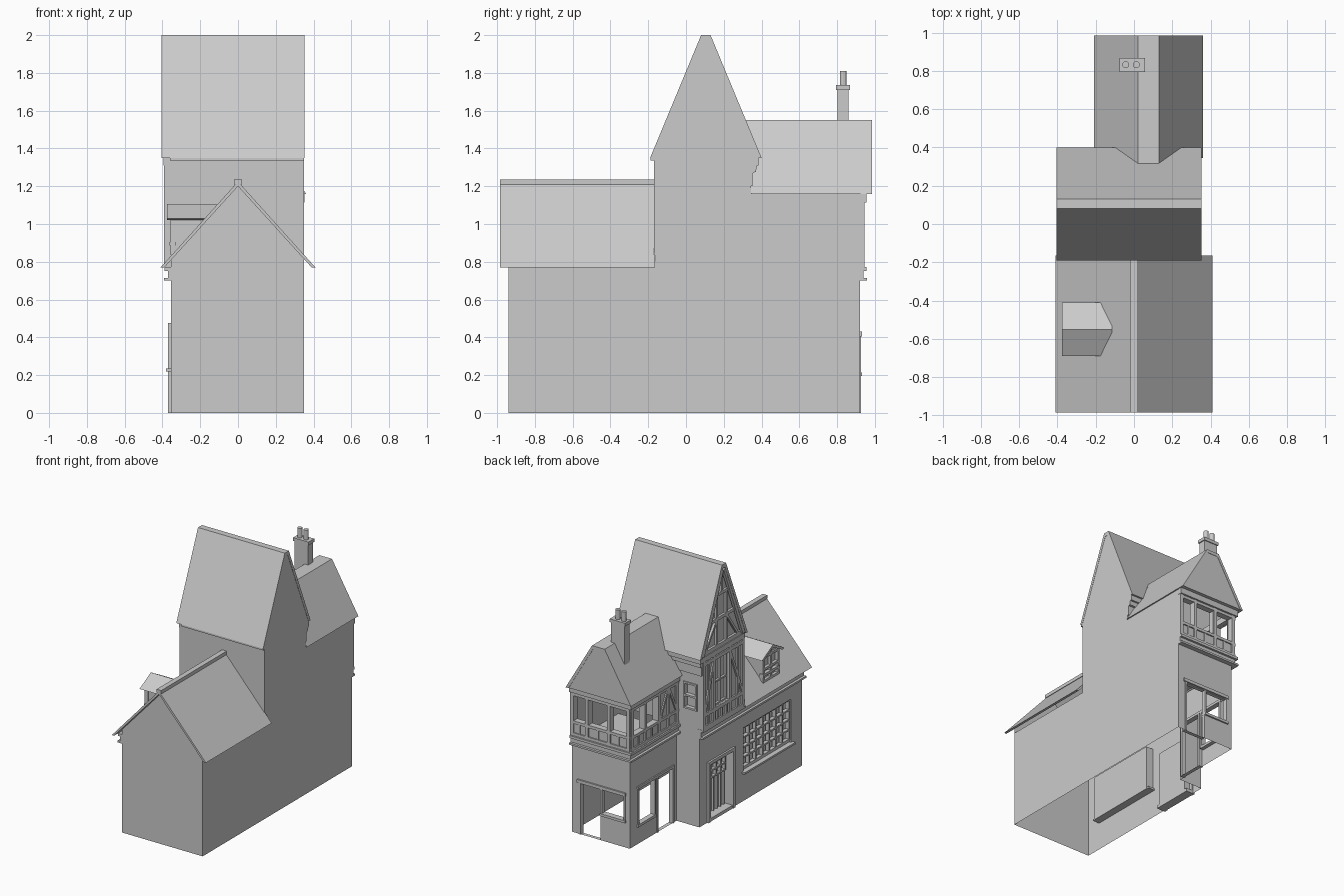
import bpy, bmesh, math
from mathutils import Vector

mat = bpy.data.materials.new("plain_grey")
mat.diffuse_color = (0.6, 0.6, 0.6, 1)


def P(axis, u, v, a):
    """2D point (u, v) on the plane 'axis = a' as a 3D point."""
    return Vector([(a, u, v), (u, a, v), (u, v, a)][axis])


def finish(name, bm, recalc=True):
    if recalc:
        bmesh.ops.recalc_face_normals(bm, faces=bm.faces)
    me = bpy.data.meshes.new(name)
    bm.to_mesh(me)
    bm.free()
    me.materials.append(mat)
    ob = bpy.data.objects.new(name, me)
    bpy.context.collection.objects.link(ob)
    return ob


def face(bm, pts, n):
    f = bm.faces.new([bm.verts.new(p) for p in pts])
    f.normal_update()
    if f.normal.dot(Vector(n)) < 0:
        f.normal_flip()


def prism(bm, axis, pts, a0, a1):
    lo = [bm.verts.new(P(axis, u, v, a0)) for u, v in pts]
    hi = [bm.verts.new(P(axis, u, v, a1)) for u, v in pts]
    bm.faces.new(lo)
    bm.faces.new(hi[::-1])
    for i in range(len(pts)):
        j = (i + 1) % len(pts)
        bm.faces.new((lo[i], hi[i], hi[j], lo[j]))


def box(bm, x0, x1, y0, y1, z0, z1):
    prism(bm, 2, [(x0, y0), (x1, y0), (x1, y1), (x0, y1)], z0, z1)


def beam(bm, axis, a0, a1, p, q, w):
    """Straight timber from p to q, lying on a wall plane."""
    d = (Vector(q) - Vector(p)).normalized() * w / 2
    n = Vector((-d.y, d.x))
    p, q = Vector(p), Vector(q)
    prism(bm, axis, [p + n, q + n, q - n, p - n], a0, a1)


def bars(bm, axis, a0, a1, u0, u1, v0, v1, cols, rows, t=0.012):
    """Window frame with glazing bars."""
    for i in range(cols + 1):
        u = u0 + t / 2 + (u1 - u0 - t) * i / cols
        beam(bm, axis, a0, a1, (u, v0), (u, v1), t)
    for j in range(rows + 1):
        v = v0 + t / 2 + (v1 - v0 - t) * j / rows
        beam(bm, axis, a0, a1, (u0, v), (u1, v), t)


def wall(name, axis, a, out, u0, u1, v0, v1, holes=()):
    """Wall sheet with openings (u0, u1, v0, v1, depth, has_back)."""
    bm = bmesh.new()
    us = sorted({u0, u1, *[h[0] for h in holes], *[h[1] for h in holes]})
    vs = sorted({v0, v1, *[h[2] for h in holes], *[h[3] for h in holes]})
    n = P(axis, 0, 0, out)
    quad = lambda a_, p, q, r, s: [P(axis, p, r, a_), P(axis, q, r, a_), P(axis, q, s, a_), P(axis, p, s, a_)]
    for p, q in zip(us, us[1:]):
        for r, s in zip(vs, vs[1:]):
            cu, cv = (p + q) / 2, (r + s) / 2
            if not any(h[0] < cu < h[1] and h[2] < cv < h[3] for h in holes):
                face(bm, quad(a, p, q, r, s), n)
    for p, q, r, s, d, back in holes:
        b = a - out * d
        o, i = quad(a, p, q, r, s), quad(b, p, q, r, s)
        mid = sum(o + i, Vector()) / 8
        for k in range(4):
            pts = [o[k], o[k - 1], i[k - 1], i[k]]
            face(bm, pts, mid - sum(pts, Vector()) / 4)
        if back:
            face(bm, i, n)
    return finish(name, bm, False)


def sheet(name, axis, a, out, pts):
    bm = bmesh.new()
    face(bm, [P(axis, u, v, a) for u, v in pts], P(axis, 0, 0, out))
    finish(name, bm, False)


# Plain walls: whole right side, front gable, tower front
sheet("right_wall", 0, 0.35, 1, [(-.94, 0), (.92, 0), (.92, .7), (.94, .7), (.94, 1.16), (.345, 1.16), (.345, 1.26),
      (.37, 1.28), (.385, 1.35), (.40, 1.35), (.13, 2), (.08, 2), (-.19, 1.35), (-.17, 1.35), (-.17, .77), (-.94, .77)])
sheet("front_gable_wall", 1, -0.94, -1, [(-.355, 0), (.35, 0), (.35, .83), (0, 1.215), (-.355, .82)])
wall("tower_front_wall", 1, -0.17, -1, -.38, .35, .77, 1.35)

# Left ground floor wall with the shop window and door recesses
wall("left_wall", 0, -0.355, -1, -.94, .34, 0, .77,
     [(-.80, -.21, .22, .575, .06, True), (-.06, .22, .0, .45, .06, True)])
wall("tower_left_wall", 0, -0.38, -1, -.17, .34, .77, 1.35, [(.02, .19, .90, 1.27, .03, True)])
sheet("tower_gable_wall", 0, -0.37, -1, [(-.17, 1.35), (.38, 1.35), (.12, 1.97), (.09, 1.97)])
wall("tower_back_lower_wall", 1, .34, 1, -.355, -.155, 0, .77)
wall("tower_back_wall", 1, .34, 1, -.38, .35, .77, 1.35, [(-.33, -.225, .92, 1.11, .03, True)])

# Rear wing: open ground floor and glazed upper floor
wall("rear_back_wall", 1, .92, 1, -.155, .35, 0, .72,
     [(.10, .275, 0, .40, .03, False), (-.105, .085, .21, .40, .03, False)])
wall("rear_left_wall", 0, -.155, -1, .34, .92, 0, .72,
     [(.61, .82, .15, .44, .03, False), (.385, .58, 0, .44, .03, False)])
wall("rear_upper_back_wall", 1, .935, 1, -.17, .35, .72, 1.16,
     [(.22, .32, .89, 1.09, .04, False), (.03, .19, .89, 1.09, .04, False), (-.14, 0, .89, 1.09, .04, False)])
wall("rear_upper_left_wall", 0, -.17, -1, .34, .935, .72, 1.16,
     [(.77, .90, .89, 1.09, .04, False), (.60, .74, .89, 1.09, .04, False)])
wall("rear_floor", 2, .71, -1, -.165, .35, .34, .93)

# Front wing roof with ridge cap
bm = bmesh.new()
prism(bm, 0 + 1, [(-.41, .77), (0, 1.225), (.41, .77), (.39, .77), (0, 1.2), (-.39, .77)], -.985, -.165)
box(bm, -.02, .02, -.985, -.165, 1.208, 1.235)
finish("front_roof", bm)

# Tower roof
bm = bmesh.new()
prism(bm, 0, [(-.19, 1.35), (.08, 2), (.13, 2), (.40, 1.35), (.377, 1.35), (.118, 1.97), (.092, 1.97), (-.167, 1.35)], -.405, .352)
finish("tower_roof", bm)

# Stepped eaves cornice of the tower
bm = bmesh.new()
box(bm, -.395, .349, .34, .385, 1.31, 1.352)
box(bm, -.385, .349, .34, .37, 1.275, 1.31)
box(bm, -.38, .349, .34, .352, 1.2, 1.275)
box(bm, -.395, -.36, -.17, .385, 1.31, 1.35)
box(bm, -.36, .349, -.188, -.17, 1.335, 1.352)
finish("tower_cornice", bm)

# Rear roof, its gable end and the part running into the tower roof
bm = bmesh.new()
prism(bm, 1, [(-.21, 1.16), (.02, 1.55), (.13, 1.55), (.36, 1.16), (.335, 1.16), (.12, 1.525), (.03, 1.525), (-.185, 1.16)], .345, .985)
prism(bm, 1, [(-.205, 1.161), (.02, 1.545), (.13, 1.545), (.355, 1.161)], .925, .982)
prism(bm, 1, [(-.098, 1.35), (.02, 1.55), (.13, 1.55), (.248, 1.35)], .3, .35)
box(bm, -.185, .352, .925, .955, 1.115, 1.162)
box(bm, -.19, -.16, .345, .955, 1.115, 1.162)
finish("rear_roof", bm)

# Chimney with two pots
bm = bmesh.new()
box(bm, -.068, .05, .802, .86, 1.2, 1.71)
box(bm, -.076, .058, .795, .867, 1.71, 1.735)
for cx in (-.043, .012):
    ring = [(cx + .018 * math.cos(math.tau * i / 12), .832 + .018 * math.sin(math.tau * i / 12)) for i in range(12)]
    prism(bm, 2, ring, 1.73, 1.81)
finish("chimney", bm)

# String course mouldings between floors
bm = bmesh.new()
for z0, z1, o in ((.70, .715, .038), (.715, .752, .018), (.752, .772, .035)):
    box(bm, -.353 - o, -.345, -.94, .342, z0, z1)
    box(bm, -.155 - o, -.15, .342, .92 + o, z0, z1)
    box(bm, -.155, .349, .91, .92 + o, z0, z1)
finish("string_course", bm)

# Shop window bars and sill
bm = bmesh.new()
bars(bm, 0, -.345, -.315, -.80, -.21, .25, .575, 7, 4)
box(bm, -.38, -.30, -.82, -.19, .22, .235)
box(bm, -.34, -.30, -.80, -.21, .235, .25)
finish("shop_window", bm)

# Door leaf, frame, panes and step
bm = bmesh.new()
for i in range(6):
    y = -.03 + .22 * i / 5
    beam(bm, 0, -.312, -.295, (y, .03), (y, .30), .008)
bars(bm, 0, -.32, -.295, -.04, .20, .30, .42, 4, 2, .012)
for y in (-.075, .23):
    box(bm, -.37, -.345, y - .015, y + .015, 0, .45)
box(bm, -.37, -.345, -.09, .245, .45, .475)
box(bm, -.365, -.295, -.09, .245, 0, .025)
finish("front_door", bm)

# Tower timber framing on the upper floor and in the gable
bm = bmesh.new()
A, B = -.392, -.375
for y in (-.155, -.09, .005, .205, .27, .326):
    beam(bm, 0, A, B, (y, .77), (y, 1.31), .028 if y not in (-.09, .27) else .016)
for z in (.785, .885, 1.285):
    beam(bm, 0, A, B, (-.17, z), (.34, z), .028)
beam(bm, 0, A, B, (-.15, .89), (.0, 1.26), .02)
beam(bm, 0, A, B, (.32, .89), (.21, 1.26), .02)
for y in (.05, .105, .16):
    beam(bm, 0, A, B, (y, .77), (y, .89), .014)
bars(bm, 0, -.372, -.355, .02, .19, .90, 1.27, 2, 2, .012)
A, B = -.388, -.365
beam(bm, 0, A, B, (-.14, 1.365), (.35, 1.365), .03)
beam(bm, 0, A, B, (-.05, 1.58), (.26, 1.58), .024)
beam(bm, 0, A, B, (.03, 1.77), (.18, 1.77), .022)
for y in (.045, .165):
    beam(bm, 0, A, B, (y, 1.36), (y, 1.78), .02)
beam(bm, 0, A, B, (.105, 1.77), (.105, 1.95), .02)
beam(bm, 0, A, B, (-.10, 1.37), (.04, 1.57), .018)
beam(bm, 0, A, B, (.31, 1.37), (.17, 1.57), .018)
for s, y0, y1 in ((-1, -.15, .09), (1, .36, .12)):
    beam(bm, 0, -.403, -.38, (y0, 1.36), (y1, 1.955), .03)
finish("tower_timbers", bm)

# Small back window of the tower
bm = bmesh.new()
bars(bm, 1, .315, .348, -.337, -.218, .91, 1.12, 1, 2, .014)
finish("tower_back_window", bm)

# Rear upper floor timbers
bm = bmesh.new()
for x in (-.155, .015, .205, .335):
    beam(bm, 1, .93, .945, (x, .77), (x, 1.12), .028)
for z in (.785, .88, 1.1):
    beam(bm, 1, .93, .945, (-.17, z), (.349, z), .022)
    beam(bm, 0, -.18, -.165, (.345, z), (.94, z), .022)
for y in (.92, .755, .585, .47, .365):
    beam(bm, 0, -.18, -.165, (y, .77), (y, 1.12), .028)
beam(bm, 0, -.18, -.165, (.57, .89), (.48, 1.09), .018)
beam(bm, 0, -.18, -.165, (.37, .89), (.46, 1.09), .018)
for x in (-.07, .11, .27):
    beam(bm, 1, .93, .942, (x, .77), (x, .88), .014)
for y in (.835, .67):
    beam(bm, 0, -.177, -.165, (y, .77), (y, .88), .014)
finish("rear_timbers", bm)

# Rear ground floor lintels, sills and opening frames
bm = bmesh.new()
box(bm, -.12, .30, .89, .932, .405, .43)
box(bm, -.12, .10, .885, .932, .195, .215)
box(bm, -.165, -.125, .60, .83, .135, .155)
box(bm, -.165, -.125, .375, .83, .435, .455)
for x in (.093, .28, -.11):
    box(bm, x - .008, x + .008, .89, .926, 0 if x > .2 else .2, .41)
for y in (.385, .58, .61, .82):
    box(bm, -.162, -.125, y - .008, y + .008, 0 if y < .6 else .14, .44)
finish("rear_opening_frames", bm)

# Dormer on the front roof
bm = bmesh.new()
box(bm, -.335, -.17, -.645, -.455, .85, 1.035)
prism(bm, 0, [(-.69, 1.03), (-.55, 1.107), (-.41, 1.03), (-.43, 1.02), (-.55, 1.085), (-.67, 1.02)], -.375, -.115)
prism(bm, 0, [(-.66, 1.02), (-.55, 1.09), (-.44, 1.02)], -.345, -.2)
finish("dormer", bm)
bm = bmesh.new()
bars(bm, 0, -.358, -.33, -.65, -.45, .835, 1.04, 2, 2, .018)
box(bm, -.362, -.33, -.655, -.445, .885, .905)
beam(bm, 0, -.358, -.34, (-.55, 1.02), (-.55, 1.09), .016)
finish("dormer_window", bm)
